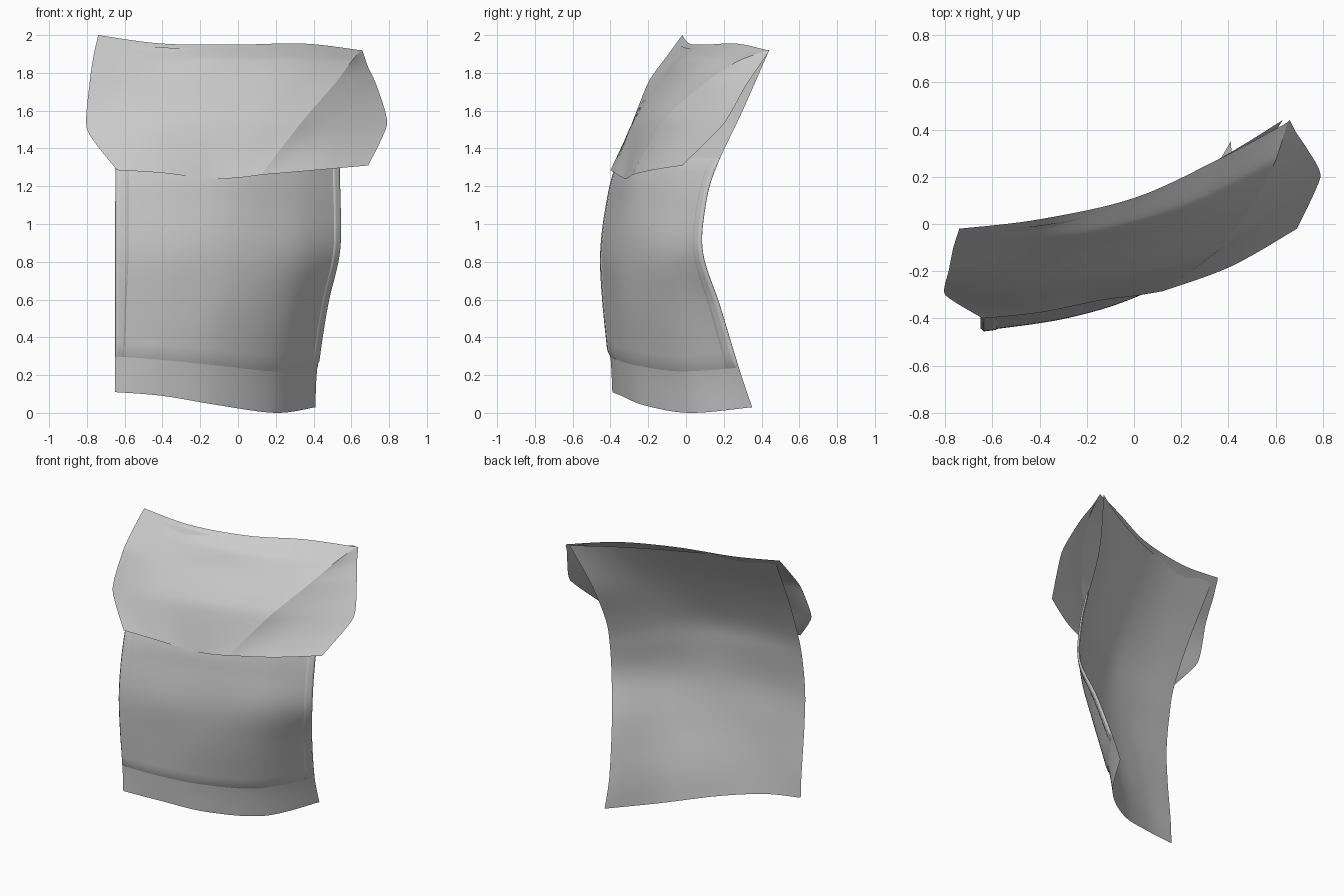
import bpy, bmesh, math
from mathutils import Vector

if "Cube" in bpy.data.objects:
    bpy.data.objects.remove(bpy.data.objects["Cube"])

cloth = bpy.data.materials.new("light grey cloth")
cloth.diffuse_color = (0.6, 0.6, 0.6, 1)
cloth.use_nodes = True
cloth.node_tree.nodes["Principled BSDF"].inputs["Base Color"].default_value = cloth.diffuse_color


def spline(pts, t, k=0.5):
    """Cardinal spline through pts, t in 0..1, k = tangent strength."""
    n = len(pts) - 1
    s = min(max(t, 0), 1) * n
    i = min(int(s), n - 1)
    f = s - i
    p = [Vector(pts[min(max(j, 0), n)]) for j in (i - 1, i, i + 1, i + 2)]
    m0, m1 = (p[2] - p[0]) * k, (p[3] - p[1]) * k
    return ((2*f**3 - 3*f**2 + 1) * p[1] + (f**3 - 2*f**2 + f) * m0
            + (3*f**2 - 2*f**3) * p[2] + (f**3 - f**2) * m1)


def surf(rows, u, v, k):
    return spline([spline(r, u) for r in rows], v, k)


def sheet(name, rows, nu, nv, u0=0, u1=1, v0=0, v1=1, k=0.5, offset=0):
    """Cloth sheet lofted through rows; offset lifts the inside, edges stay down."""
    bm = bmesh.new()
    grid = []
    for j in range(nv + 1):
        line = []
        for i in range(nu + 1):
            u, v = u0 + (u1 - u0) * i / nu, v0 + (v1 - v0) * j / nv
            p = surf(rows, u, v, k)
            if offset:
                e = 0.01
                du = surf(rows, u + e, v, k) - surf(rows, u - e, v, k)
                dv = surf(rows, u, v + e, k) - surf(rows, u, v - e, k)
                rim = 0.15 if i in (0, nu) or j in (0, nv) else 1
                p += du.cross(dv).normalized() * offset * rim
            line.append(bm.verts.new(p))
        grid.append(line)
    for j in range(nv):
        for i in range(nu):
            bm.faces.new((grid[j][i], grid[j][i+1], grid[j+1][i+1], grid[j+1][i]))
    bmesh.ops.remove_doubles(bm, verts=bm.verts, dist=0.0005)
    me = bpy.data.meshes.new(name)
    bm.to_mesh(me)
    bm.free()
    me.materials.append(cloth)
    for p in me.polygons:
        p.use_smooth = True
    ob = bpy.data.objects.new(name, me)
    bpy.context.collection.objects.link(ob)
    return ob


# main hanging panel, rows from hem to top
panel = [
    [(-.65, -.39, .11), (-.4, -.34, .09), (-.1, -.22, .04), (.2, .02, 0), (.41, .35, .03)],
    [(-.65, -.40, .30), (-.4, -.36, .28), (-.1, -.25, .25), (.2, -.03, .22), (.42, .28, .24)],
    [(-.65, -.43, .6), (-.35, -.38, .59), (-.05, -.29, .57), (.25, -.10, .56), (.47, .18, .57)],
    [(-.65, -.44, .85), (-.3, -.39, .85), (0, -.30, .85), (.3, -.14, .85), (.535, .09, .85)],
    [(-.65, -.41, 1.1), (-.3, -.36, 1.1), (0, -.28, 1.1), (.3, -.11, 1.1), (.54, .105, 1.1)],
    [(-.65, -.36, 1.3), (-.3, -.32, 1.3), (0, -.24, 1.3), (.3, -.06, 1.3), (.535, .16, 1.3)],
    [(-.67, -.23, 1.6), (-.3, -.18, 1.6), (0, -.09, 1.6), (.3, .07, 1.6), (.55, .30, 1.6)],
    [(-.70, -.04, 1.95), (-.3, .01, 1.93), (0, .10, 1.92), (.35, .27, 1.92), (.63, .44, 1.92)],
]
sheet("hanging_panel", panel, 32, 42)

# raised front layer above the hem, with a stitched band on each side
sheet("front_layer", panel, 32, 30, v0=1/7, v1=0.74, offset=0.012)
for name, a, b in (("left_stitched_band", 0.002, 0.075), ("right_stitched_band", 0.93, 0.998)):
    sheet(name, panel, 6, 30, a, b, 1/7, 0.74, offset=0.016)

# folded-over flap: main face, its right end is the diagonal crease
flap = [
    [(-.64, -.40, 1.285), (-.4, -.375, 1.27), (-.15, -.325, 1.24), (0, -.305, 1.245), (.12, -.285, 1.26)],
    [(-.80, -.30, 1.5), (-.5, -.29, 1.52), (-.2, -.25, 1.54), (.1, -.19, 1.55), (.345, -.12, 1.55)],
    [(-.785, -.2, 1.75), (-.5, -.15, 1.75), (-.2, -.11, 1.75), (.2, -.03, 1.74), (.51, .09, 1.74)],
    [(-.765, -.1, 1.89), (-.45, -.06, 1.87), (-.1, -.02, 1.87), (.28, .10, 1.87), (.6, .27, 1.86)],
    [(-.74, -.02, 2.0), (-.4, .02, 1.955), (0, .11, 1.95), (.35, .27, 1.955), (.65, .43, 1.92)],
]
sheet("flap_front", flap, 32, 24, k=0.3)

# wing of the flap, from the crease to the free right corner
ends = [[(.41, -.18, 1.285), (.69, -.02, 1.31)], [(.57, .04, 1.54), (.79, .20, 1.53)],
        [(.625, .20, 1.735), (.735, .315, 1.73)], [(.64, .33, 1.85), (.685, .39, 1.84)],
        [(.655, .435, 1.92), (.66, .44, 1.915)]]
sheet("flap_wing", [[row[-1]] + e for row, e in zip(flap, ends)], 14, 24, k=0.3)
